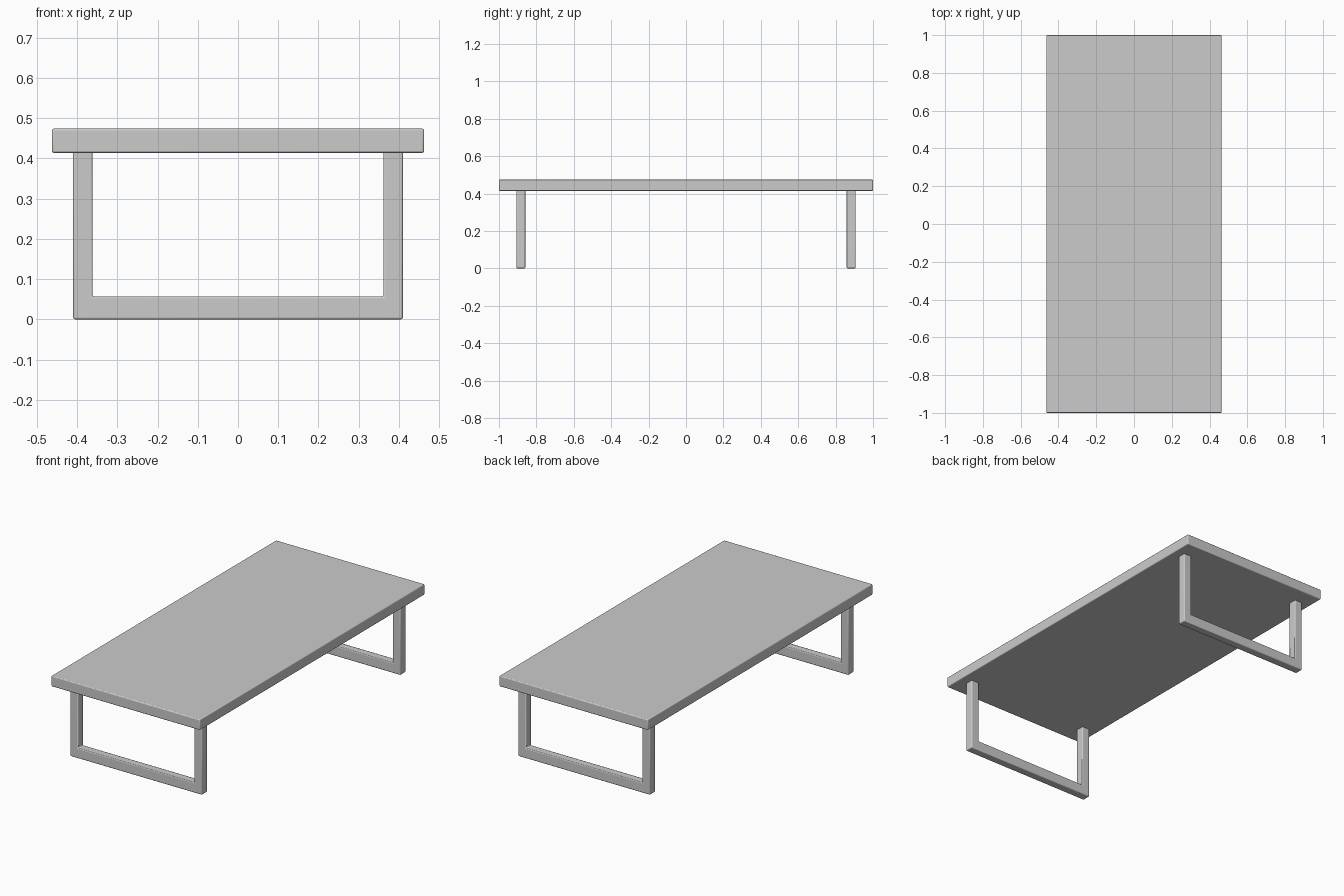
import bpy, bmesh

if "Cube" in bpy.data.objects:
    bpy.data.objects.remove(bpy.data.objects["Cube"])

TOP_Z, UNDER_Z = 0.474, 0.414


def prism(name, profile, y0, y1):
    """Extrude an x/z outline along y and soften its edges."""
    bm = bmesh.new()
    face = bm.faces.new([bm.verts.new((x, y0, z)) for x, z in profile])
    ext = bmesh.ops.extrude_face_region(bm, geom=[face])
    for v in ext["geom"]:
        if isinstance(v, bmesh.types.BMVert):
            v.co.y = y1
    bmesh.ops.recalc_face_normals(bm, faces=bm.faces)
    mesh = bpy.data.meshes.new(name)
    bm.to_mesh(mesh)
    bm.free()
    ob = bpy.data.objects.new(name, mesh)
    bpy.context.collection.objects.link(ob)
    bevel = ob.modifiers.new("soft_edges", "BEVEL")
    bevel.width = 0.005
    bevel.segments = 3
    bpy.ops.object.select_all(action="DESELECT")
    ob.select_set(True)
    bpy.context.view_layer.objects.active = ob
    bpy.ops.object.shade_smooth_by_angle()
    return ob


# Table top slab
prism("table_top", [(-0.463, UNDER_Z), (0.463, UNDER_Z),
                    (0.463, TOP_Z), (-0.463, TOP_Z)], -1.0, 1.0)

# U-shaped leg frames, ends tucked slightly into the slab
half = [(0.41, 0.0), (0.41, UNDER_Z + 0.005), (0.362, UNDER_Z + 0.005), (0.362, 0.057)]
u_shape = half + [(-x, z) for x, z in reversed(half)]
for name, y in (("front_leg_frame", -0.883), ("back_leg_frame", 0.883)):
    prism(name, u_shape, y - 0.024, y + 0.024)
